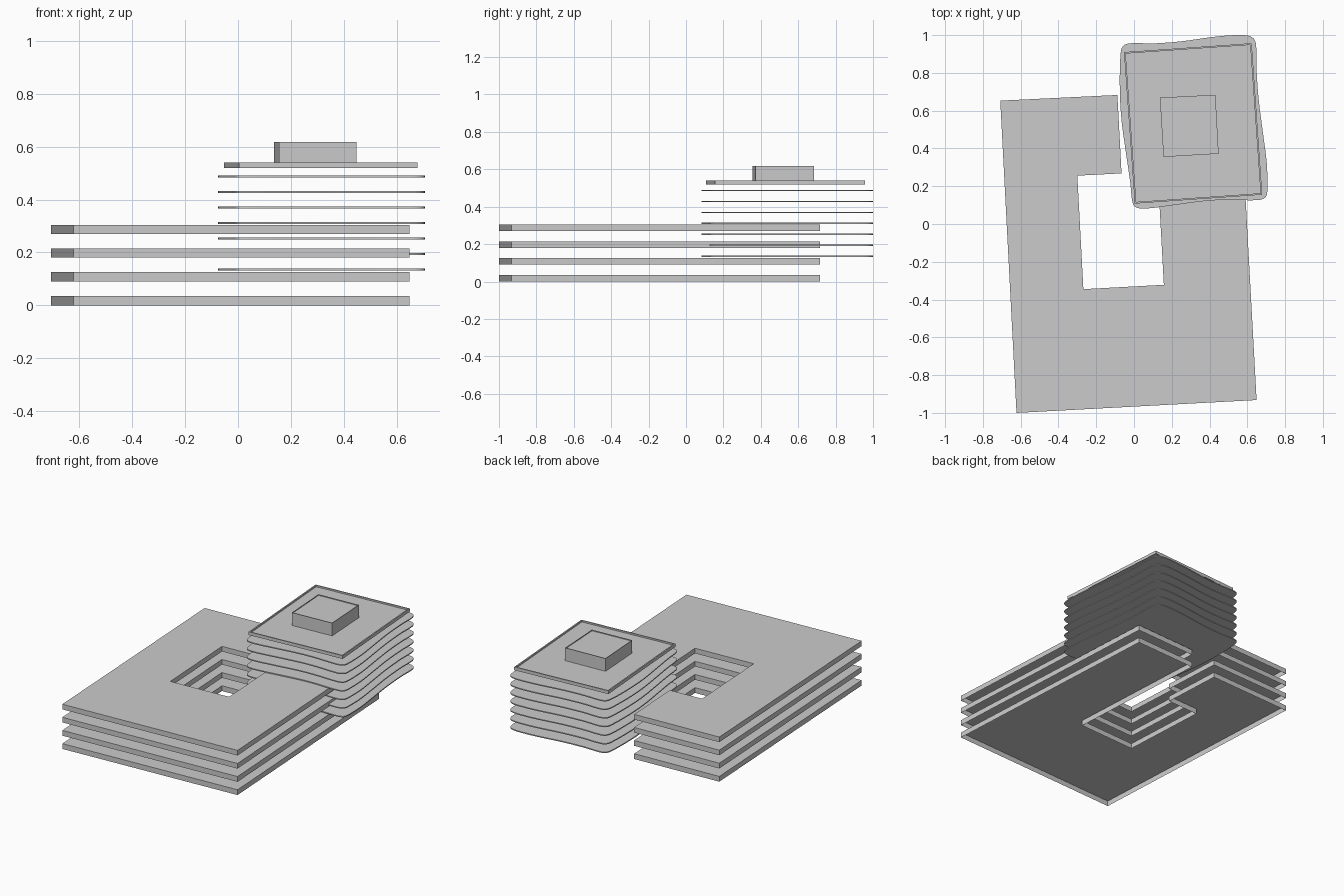
import bpy, bmesh
from mathutils import Vector
from mathutils.geometry import interpolate_bezier

if "Cube" in bpy.data.objects:
    bpy.data.objects.remove(bpy.data.objects["Cube"])


def prism(name, outline, z0, z1, rim=0.0, drop=0.0, open_bottom=False):
    """Extrude a flat outline; optionally sink the top inside a thin rim."""
    bm = bmesh.new()
    base = bm.faces.new([bm.verts.new((x, y, z0)) for x, y in outline])
    ext = bmesh.ops.extrude_face_region(bm, geom=[base], use_keep_orig=True)
    top_verts = [g for g in ext["geom"] if isinstance(g, bmesh.types.BMVert)]
    top = next(g for g in ext["geom"] if isinstance(g, bmesh.types.BMFace)
               and all(v in top_verts for v in g.verts))
    bmesh.ops.translate(bm, verts=top_verts, vec=(0, 0, z1 - z0))
    bmesh.ops.recalc_face_normals(bm, faces=bm.faces[:])
    if rim:
        bmesh.ops.inset_region(bm, faces=[top], thickness=rim)
        wall = bmesh.ops.extrude_face_region(bm, geom=[top])
        verts = [g for g in wall["geom"] if isinstance(g, bmesh.types.BMVert)]
        if top.is_valid:
            bmesh.ops.delete(bm, geom=[top], context="FACES_ONLY")
        bmesh.ops.translate(bm, verts=verts, vec=(0, 0, -drop))
        bmesh.ops.recalc_face_normals(bm, faces=bm.faces[:])
    if open_bottom:
        low = [f for f in bm.faces if all(abs(v.co.z - z0) < 1e-6 for v in f.verts)]
        bmesh.ops.delete(bm, geom=low, context="FACES_ONLY")
    mesh = bpy.data.meshes.new(name)
    bm.to_mesh(mesh)
    bm.free()
    obj = bpy.data.objects.new(name, mesh)
    bpy.context.collection.objects.link(obj)
    return obj


def smooth_loop(points, steps=6):
    """Closed smooth curve through the given points."""
    pts = [Vector(p) for p in points]
    n, out = len(pts), []
    for i in range(n):
        p0, p1, p2, p3 = (pts[(i + k) % n] for k in (-1, 0, 1, 2))
        d = (p2 - p1).length
        h1 = (p2 - p0).normalized() * d / 3
        h2 = (p3 - p1).normalized() * d / 3
        seg = interpolate_bezier(p1.to_3d(), (p1 + h1).to_3d(),
                                 (p2 - h2).to_3d(), p2.to_3d(), steps + 1)
        out += [(v.x, v.y) for v in seg[:-1]]
    return out


# Wide lower floors around an open courtyard, hollow underneath
courtyard_plan = [(-0.622, -1.0), (0.649, -0.932), (0.559, 0.716), (0.103, 0.692),
                  (0.158, -0.322), (-0.268, -0.345), (-0.30, 0.256),
                  (-0.066, 0.268), (-0.088, 0.683), (-0.708, 0.653)]
for i, (z0, z1) in enumerate([(0, 0.036), (0.090, 0.126),
                              (0.180, 0.215), (0.269, 0.304)]):
    prism(f"courtyard_floor_{i + 1}", courtyard_plan, z0, z1, open_bottom=True)

# Thin wavy tower floors
wavy_plan = smooth_loop([
    (-0.012, 0.957), (0.10, 0.956), (0.25, 0.967), (0.40, 0.988), (0.50, 0.998),
    (0.59, 0.999), (0.630, 0.985), (0.646, 0.95), (0.648, 0.83), (0.660, 0.66),
    (0.683, 0.48), (0.703, 0.32), (0.706, 0.18), (0.697, 0.143), (0.66, 0.127),
    (0.48, 0.128), (0.36, 0.120), (0.21, 0.100), (0.09, 0.084), (0.03, 0.083),
    (0.002, 0.094), (-0.010, 0.125), (-0.020, 0.22), (-0.043, 0.38), (-0.065, 0.54),
    (-0.075, 0.70), (-0.071, 0.90), (-0.056, 0.944)])
for i in range(7):
    z = 0.135 + i * 0.0586
    prism(f"tower_floor_{i + 1}", wavy_plan, z - 0.0035, z + 0.0035)

# Tower roof with low parapet
prism("tower_roof", [(0.004, 0.108), (0.679, 0.155), (0.623, 0.957), (-0.053, 0.91)],
      0.519, 0.541, rim=0.012, drop=0.01, open_bottom=True)

# Rooftop plant room
prism("rooftop_block", [(0.156, 0.355), (0.448, 0.372), (0.431, 0.684), (0.137, 0.669)],
      0.531, 0.618, rim=0.004, drop=0.006)
